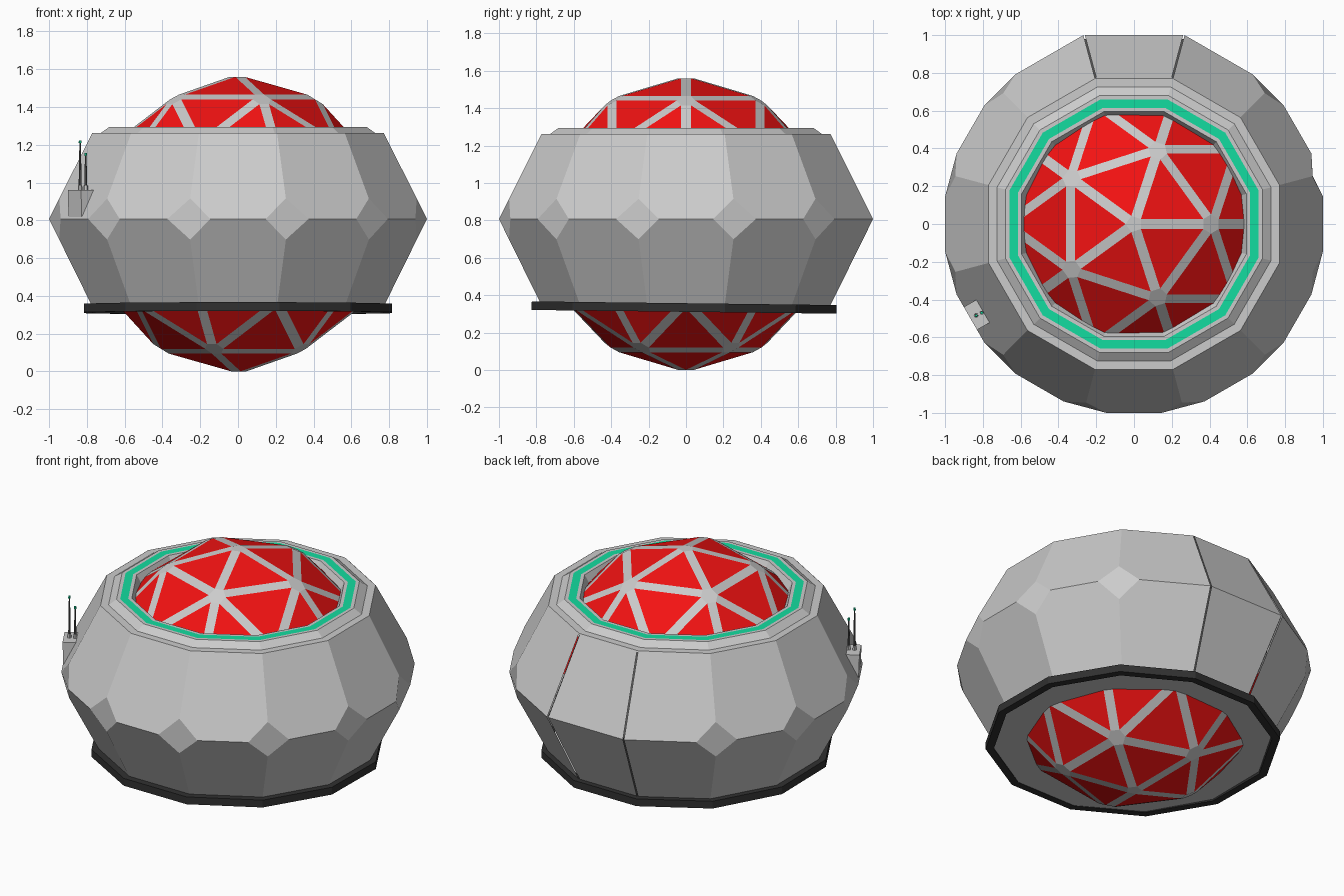
import bpy, bmesh
from math import sin, cos, pi, radians
from mathutils import Matrix, Vector

if "Cube" in bpy.data.objects:
    bpy.data.objects.remove(bpy.data.objects["Cube"])

N = 12
CZ = 0.78          # core centre height


def material(name, rgb):
    m = bpy.data.materials.new(name)
    m.diffuse_color = (*rgb, 1)
    m.use_nodes = True
    m.node_tree.nodes["Principled BSDF"].inputs["Base Color"].default_value = m.diffuse_color
    return m


RED = material("red", (0.9, 0.006, 0.006))
GREY = material("grey", (0.8, 0.8, 0.8))
GREEN = material("green", (0.007, 0.72, 0.35))
BLACK = material("black", (0.03, 0.03, 0.03))
DARK = material("dark_grey", (0.1, 0.1, 0.1))
DOOR = material("door_grey", (0.6, 0.6, 0.6))


def finish(name, bm, mats=()):
    bmesh.ops.recalc_face_normals(bm, faces=bm.faces)
    me = bpy.data.meshes.new(name)
    bm.to_mesh(me)
    bm.free()
    for m in mats:
        me.materials.append(m)
    ob = bpy.data.objects.new(name, me)
    bpy.context.collection.objects.link(ob)
    return ob


def lathe(profile, closed=False, skip=(), accent=None):
    """12-sided revolve of (apothem, z) points, flats facing the axes."""
    bm = bmesh.new()
    rings = []
    for a, z in profile:
        r = a / cos(pi / N)
        rings.append([bm.verts.new((r * cos(radians(15 + 30 * k)), r * sin(radians(15 + 30 * k)), z))
                      for k in range(N)])
    for i in range(len(rings) if closed else len(rings) - 1):
        p, q = rings[i], rings[(i + 1) % len(rings)]
        for k in range(N):
            if k in skip:
                continue
            j = (k + 1) % N
            f = bm.faces.new((p[k], p[j], q[j], q[k]))
            f.material_index = 1 if i == accent else 0
    return bm, rings


# core: faceted ball, red panels with grey bevelled struts
bm = bmesh.new()
bmesh.ops.create_icosphere(bm, subdivisions=2, radius=0.795, matrix=Matrix.Translation((0, 0, CZ)))
bmesh.ops.bevel(bm, geom=bm.edges[:], offset=0.027, offset_type='OFFSET', segments=1,
                profile=0.5, affect='EDGES', material=1)
finish("core_ball", bm, (RED, GREY))

# hull: twelve-sided shell, corners cut to diamonds, open at the back door
HULL = [(0.772, 1.262), (1.0, 0.807), (0.772, 0.345)]
bm, rings = lathe(HULL, skip=(2,))
corners = [v for k, v in enumerate(rings[1]) if k not in (2, 3)]
bmesh.ops.bevel(bm, geom=corners, offset=0.122, offset_type='OFFSET', segments=1,
                profile=0.5, affect='VERTICES')
finish("hull_shell", bm)


# back door and the dark frame behind its gaps
def back_panel(name, inset, gap, mat):
    bm = bmesh.new()
    rows = []
    for a, z in HULL:
        w = a * math_tan - gap
        rows.append([bm.verts.new((s * w, a - inset, z)) for s in (-1, 1)])
    for p, q in zip(rows, rows[1:]):
        bm.faces.new((p[0], p[1], q[1], q[0]))
    finish(name, bm, (mat,))


math_tan = sin(pi / N) / cos(pi / N)
back_panel("back_door", 0.0, 0.008, DOOR)
back_panel("door_frame", 0.02, -0.004, DARK)

# stepped top rim with green light strip
bm, _ = lathe([(0.775, 1.255), (0.77, 1.263), (0.725, 1.263), (0.68, 1.295), (0.66, 1.295),
               (0.615, 1.295), (0.595, 1.295), (0.57, 1.25)], accent=4)
finish("top_rim", bm, (GREY, GREEN))

# underside plate and slightly tilted black band
bm, _ = lathe([(0.79, 0.322), (0.5, 0.322)])
for f in bm.faces:
    if f.normal.z > 0:
        f.normal_flip()
finish("bottom_plate", bm)
bm, _ = lathe([(0.76, 0.024), (0.815, 0.024), (0.815, -0.022), (0.77, -0.022)], closed=True)
band = finish("bottom_band", bm, (BLACK,))
band.location = (0, -0.01, 0.333)
band.rotation_euler.x = radians(-0.7)

# antenna bracket: wedge on the front-left panel (local x points outward)
TURN = Matrix.Rotation(radians(210), 4, 'Z')
bm = bmesh.new()
ends = [[bm.verts.new((x, y, z)) for x, z in ((0.995, 0.807), (1.0, 0.96), (0.92, 0.96))]
        for y in (-0.07, 0.07)]
bm.faces.new(ends[0])
bm.faces.new(ends[1])
for i in range(3):
    j = (i + 1) % 3
    bm.faces.new((ends[0][i], ends[0][j], ends[1][j], ends[1][i]))
finish("antenna_bracket", bm).matrix_world = TURN


# antennas: socket, tapered rod and green tip
def antenna(name, x, y, top):
    def rod(part, r1, r2, z1, z2, mat):
        bm = bmesh.new()
        bmesh.ops.create_cone(bm, cap_ends=True, segments=6, radius1=r1, radius2=r2, depth=z2 - z1,
                              matrix=Matrix.Translation((x, y, (z1 + z2) / 2)))
        finish(name + part, bm, (mat,)).matrix_world = TURN
    rod("_socket", 0.012, 0.011, 0.955, 0.985, GREY)
    rod("_rod", 0.008, 0.004, 0.98, top - 0.012, DARK)
    rod("_tip", 0.008, 0.007, top - 0.014, top, GREEN)


antenna("tall_antenna", 0.966, 0.002, 1.222)
antenna("short_antenna", 0.933, 0.004, 1.157)
